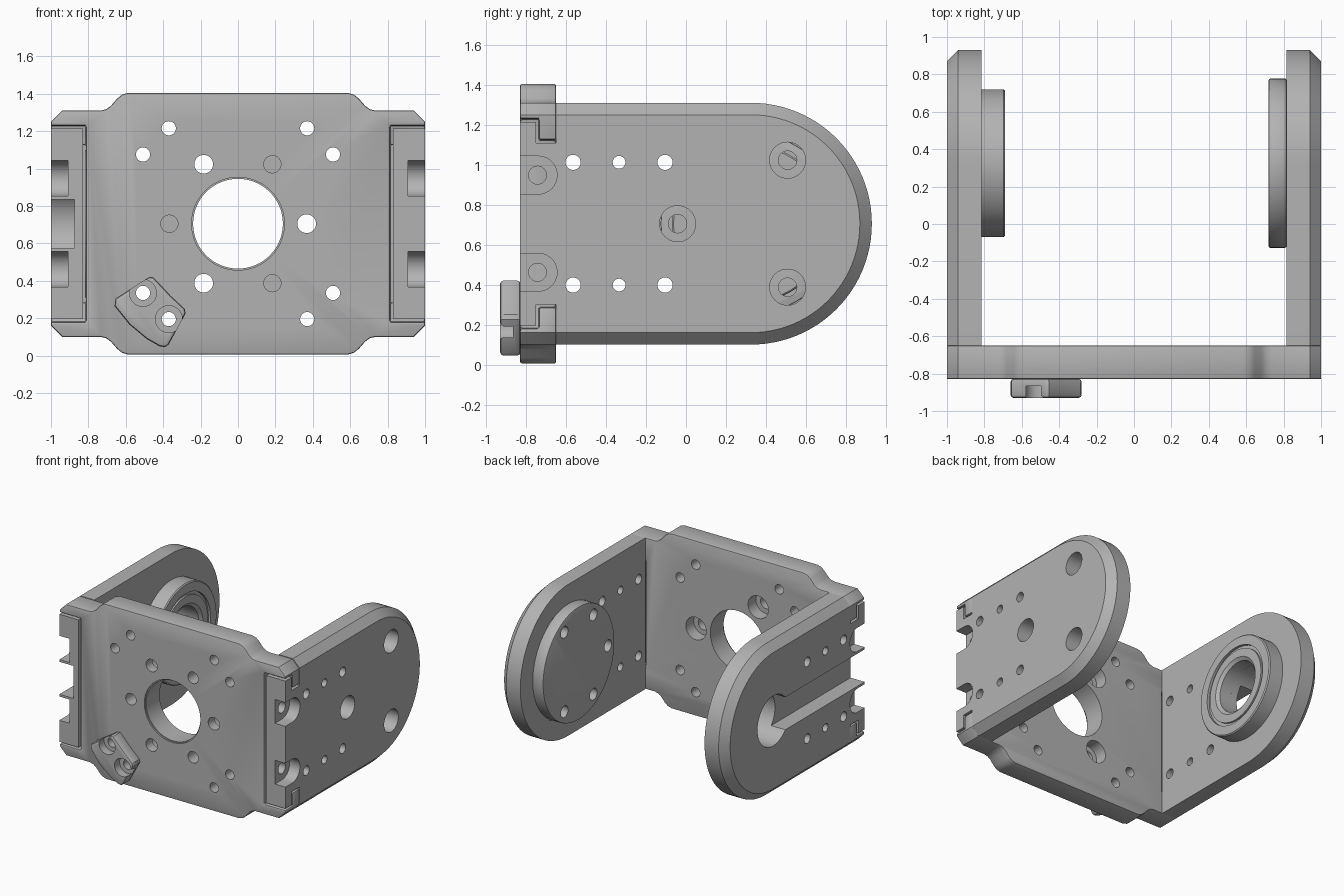
import bpy, bmesh, math
from mathutils import Vector

if "Cube" in bpy.data.objects:
    bpy.data.objects.remove(bpy.data.objects["Cube"])

grey = bpy.data.materials.new("metal_grey")
grey.diffuse_color = (0.45, 0.45, 0.45, 1)
grey.use_nodes = True
grey.node_tree.nodes["Principled BSDF"].inputs["Base Color"].default_value = grey.diffuse_color
CZ, PY = 0.705, 0.325          # mid height, arm pivot y


def loft(name, rings, closed=False):
    """Skin a list of equal-length rings; cap the ends unless closed."""
    bm = bmesh.new()
    vs = [[bm.verts.new(p) for p in ring] for ring in rings]
    n = len(vs[0])
    pairs = list(zip(vs, vs[1:])) + ([(vs[-1], vs[0])] if closed else [])
    for a, b in pairs:
        for i in range(n):
            j = (i + 1) % n
            bm.faces.new((a[i], a[j], b[j], b[i]))
    if not closed:
        bm.faces.new(vs[0])
        bm.faces.new(vs[-1])
    bmesh.ops.recalc_face_normals(bm, faces=bm.faces)
    me = bpy.data.meshes.new(name)
    bm.to_mesh(me)
    bm.free()
    me.materials.append(grey)
    ob = bpy.data.objects.new(name, me)
    bpy.context.collection.objects.link(ob)
    return ob


def prism(name, pts, axis, a, b):
    """Extrude (x,z) points along y or (y,z) points along x."""
    def place(p, d):
        return Vector((d, p[0], p[1])) if axis == 'x' else Vector((p[0], d, p[1]))
    return loft(name, [[place(p, d) for p in pts] for d in (a, b)])


def circle(u, v, r, n=40):
    return [(u + r * math.cos(2 * math.pi * i / n), v + r * math.sin(2 * math.pi * i / n))
            for i in range(n)]


def rect(u0, u1, v0, v1):
    return [(u0, v0), (u1, v0), (u1, v1), (u0, v1)]


def apply(ob):
    bpy.context.view_layer.update()
    me = bpy.data.meshes.new_from_object(ob.evaluated_get(bpy.context.evaluated_depsgraph_get()))
    ob.modifiers.clear()
    ob.data = me


def cut(ob, *prism_args):
    cutter = prism("cutter", *prism_args)
    m = ob.modifiers.new("cut", 'BOOLEAN')
    m.operation, m.solver, m.object = 'DIFFERENCE', 'EXACT', cutter
    apply(ob)
    bpy.data.objects.remove(cutter)


def bevel(ob, width, angle=60, segments=2):
    m = ob.modifiers.new("bevel", 'BEVEL')
    m.width, m.segments = width, segments
    m.limit_method, m.angle_limit = 'ANGLE', math.radians(angle)
    apply(ob)


def smooth(ob):
    bpy.ops.object.select_all(action='DESELECT')
    ob.select_set(True)
    bpy.context.view_layer.objects.active = ob
    bpy.ops.object.shade_smooth_by_angle(angle=math.radians(30))


# Front plate: one outline quadrant mirrored to all four
quad = [(1, 0.545), (0.94, 0.605), (0.735, 0.605), (0.705, 0.612), (0.68, 0.63),
        (0.645, 0.67), (0.62, 0.69), (0.585, 0.70)]
right = quad + [(x, -z) for x, z in reversed(quad)]
top = quad + [(-x, z) for x, z in reversed(quad)]
outline = top + [(-x, -z) for x, z in top]
plate = prism("front_plate", [(x, z + CZ) for x, z in outline], 'y', -0.83, -0.65)
for s in (1, -1):     # stepped side recesses leave hooks at the back
    cut(plate, rect(-0.9, -0.735, 0.18, 1.23), 'x', s * 0.812, s * 1.1)
    cut(plate, rect(-0.76, -0.6, 0.285, 1.125), 'x', s * 0.812, s * 1.1)
bevel(plate, 0.013)
cut(plate, circle(0, CZ, 0.24, 64), 'y', -1, -0.5)
cut(plate, circle(0, CZ, 0.248, 64), 'y', -1, -0.818)
for sx in (1, -1):
    for sz in (1, -1):
        cut(plate, circle(sx * 0.37, CZ + sz * 0.51, 0.038, 24), 'y', -1, -0.5)
        cut(plate, circle(sx * 0.508, CZ + sz * 0.37, 0.038, 24), 'y', -1, -0.5)
for i in range(6):    # bolt circle, alternately counterbored and blind
    a = math.radians(60 * i)
    u, v = 0.367 * math.cos(a), CZ + 0.367 * math.sin(a)
    if i % 2 == 0:
        cut(plate, circle(u, v, 0.05, 32), 'y', -1, -0.5)
        cut(plate, circle(u, v, 0.09, 32), 'y', -0.75, -0.5)
    else:
        cut(plate, circle(u, v, 0.046, 32), 'y', -1, -0.72)
smooth(plate)


# Side arms: stepped tongue at the front, round end, chamfered outer rim
def arm_ring(x, r):
    arc = [(PY + r * math.cos(t), CZ + r * math.sin(t))
           for t in (math.pi * (i / 48 - 0.5) for i in range(49))]
    half = [(-0.65, r), (-0.65, 0.405), (-0.75, 0.405), (-0.75, 0.51), (-0.83, 0.51)]
    pts = arc + [(y, CZ + z) for y, z in half] + [(y, CZ - z) for y, z in reversed(half)]
    return [Vector((x, y, z)) for y, z in pts]


def make_arm(name, s):
    arm = loft(name, [arm_ring(s * 0.815, 0.605), arm_ring(s * 0.94, 0.605),
                      arm_ring(s, 0.545)])
    cut(arm, rect(-0.9, -0.652, 0, 1.4), 'x', s * 0.7, s * 0.83)
    # U-shaped screw notches
    for z in (CZ + 0.243, CZ - 0.243):
        u = [(-0.74 + 0.095 * math.cos(t), z + 0.095 * math.sin(t))
             for t in (math.pi * (i / 20 - 0.5) for i in range(21))]
        cut(arm, [(-0.9, z - 0.095)] + u + [(-0.9, z + 0.095)], 'x', s * 0.908, s * 1.1)
        cut(arm, circle(-0.743, z, 0.045, 24), 'x', s * 0.7, s * 1.1)
    # rows of small holes
    for y, r in ((-0.565, 0.038), (-0.335, 0.032), (-0.105, 0.038)):
        for z in (CZ + 0.307, CZ - 0.307):
            cut(arm, circle(y, z, r, 24), 'x', s * 0.7, s * 1.1)
    return arm


right_arm = make_arm("right_arm", 1)
left_arm = make_arm("left_arm", -1)
for a in (60, 180, 300):
    a = math.radians(a)
    cut(right_arm, circle(PY + 0.367 * math.cos(a), CZ + 0.367 * math.sin(a), 0.09),
        'x', 0.7, 1.1)
# cable channel leading to the pivot bore
cut(left_arm, rect(-0.9, PY - 0.05, CZ - 0.13, CZ + 0.13), 'x', -0.875, -1.1)
cut(left_arm, circle(PY, CZ, 0.2, 48), 'x', -0.7, -1.1)
smooth(right_arm)
smooth(left_arm)

# Drive disc on the right arm
disc = prism("drive_disc", circle(PY, CZ, 0.452, 72), 'x', 0.72, 0.816)
bevel(disc, 0.008)
for a in (60, 120, 180, 240, 300):
    a = math.radians(a)
    cut(disc, circle(PY + 0.367 * math.cos(a), CZ + 0.367 * math.sin(a), 0.046, 28),
        'x', 0.6, 0.9)
smooth(disc)

# Bearing on the left arm, turned from a stepped section
section = [(0.395, 0.816), (0.395, 0.698), (0.387, 0.69), (0.315, 0.69), (0.315, 0.71),
           (0.29, 0.71), (0.29, 0.695), (0.225, 0.695), (0.2, 0.715), (0.2, 0.816)]
bearing = loft("bearing", [[Vector((-x, y, z)) for y, z in circle(PY, CZ, r, 72)]
                           for r, x in section], closed=True)
smooth(bearing)

# Small clamp block with two counterbored screw holes
block_pts = [(-0.66, 0.265), (-0.655, 0.305), (-0.475, 0.42), (-0.455, 0.42), (-0.43, 0.395),
             (-0.36, 0.32), (-0.285, 0.25), (-0.28, 0.225), (-0.37, 0.06), (-0.39, 0.045),
             (-0.42, 0.05), (-0.49, 0.09), (-0.58, 0.165)]
block = prism("clamp_block", block_pts, 'y', -0.93, -0.828)
bevel(block, 0.016)
for u, v in ((-0.508, 0.335), (-0.37, 0.195)):
    cut(block, circle(u, v, 0.072, 32), 'y', -1, -0.865)
    cut(block, circle(u, v, 0.038, 24), 'y', -1, -0.8)
smooth(block)
